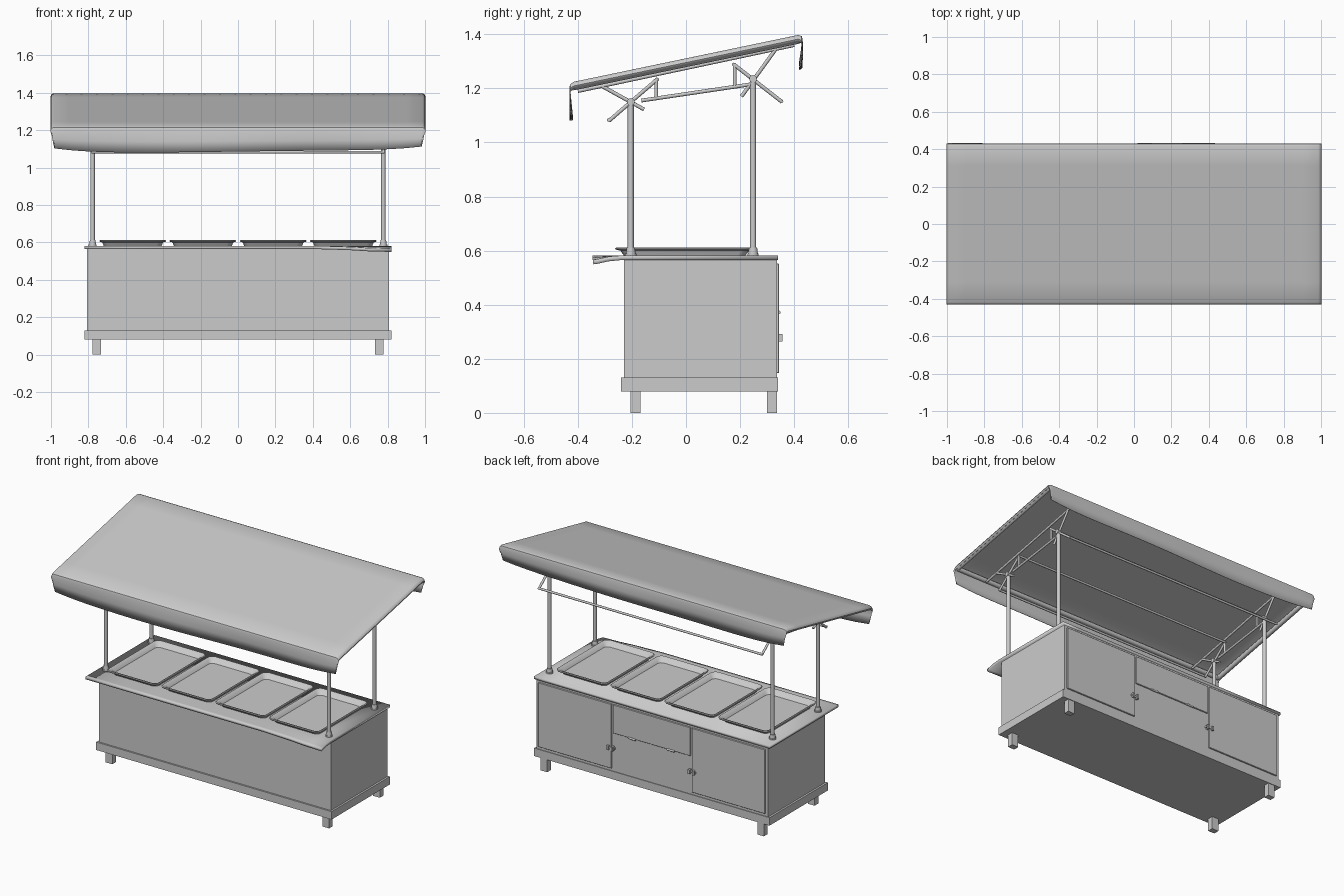
import bpy, bmesh, math
from mathutils import Vector

if "Cube" in bpy.data.objects:
    bpy.data.objects.remove(bpy.data.objects["Cube"])


def finish(name, bm, smooth=False):
    bmesh.ops.recalc_face_normals(bm, faces=bm.faces)
    me = bpy.data.meshes.new(name)
    bm.to_mesh(me)
    bm.free()
    ob = bpy.data.objects.new(name, me)
    bpy.context.collection.objects.link(ob)
    if smooth:
        bpy.ops.object.select_all(action='DESELECT')
        ob.select_set(True)
        bpy.context.view_layer.objects.active = ob
        bpy.ops.object.shade_smooth_by_angle(angle=math.radians(35))
    return ob


def box(name, x, y, z, bevel=0.0):
    bm = bmesh.new()
    bmesh.ops.create_cube(bm, size=1)
    for v in bm.verts:
        v.co = [a[0] + (c + 0.5) * (a[1] - a[0]) for a, c in zip((x, y, z), v.co)]
    if bevel:
        bmesh.ops.bevel(bm, geom=bm.edges[:], offset=bevel, segments=1, affect='EDGES')
    return finish(name, bm)


def tube(name, a, b, r=0.007, r2=None, n=12):
    a, b = Vector(a), Vector(b)
    bm = bmesh.new()
    bmesh.ops.create_cone(bm, cap_ends=True, segments=n, radius1=r,
                          radius2=r if r2 is None else r2, depth=(b - a).length)
    rot = (b - a).to_track_quat('Z', 'Y')
    for v in bm.verts:
        v.co = rot @ v.co + (a + b) / 2
    return finish(name, bm, True)


def rounded_rect(cx, cy, w, d, r, z, n=5):
    pts = []
    for k, (sx, sy) in enumerate(((1, 1), (-1, 1), (-1, -1), (1, -1))):
        for i in range(n):
            t = (k + i / (n - 1)) * math.pi / 2
            pts.append((cx + sx * (w / 2 - r) + r * math.cos(t),
                        cy + sy * (d / 2 - r) + r * math.sin(t), z))
    return pts


# Cabinet, plinth and feet
box("cabinet_body", (-0.808, 0.808), (-0.23, 0.336), (0.12, 0.57))
box("plinth", (-0.82, 0.82), (-0.24, 0.34), (0.08, 0.13))
for sx in (-1, 1):
    for y0 in (-0.205, 0.30):
        box("foot", (sx * 0.755 - 0.023, sx * 0.755 + 0.023), (y0, y0 + 0.036), (0, 0.085))

# Counter top with a front lip that droops towards one end
xs = [-0.82, -0.4, 0, 0.4, 0.6, 0.7, 0.82]
ys = [-0.345, -0.325, -0.29, -0.24, 0.34]
drop = [1, 0.8, 0.3, 0, 0]
bm = bmesh.new()
rows = [[bm.verts.new((x, y, 0.582 - 0.016 * d * max(0, min(1, (x - 0.5) / 0.25))))
         for x in xs] for y, d in zip(ys, drop)]
for r0, r1 in zip(rows, rows[1:]):
    for i in range(len(xs) - 1):
        bm.faces.new((r0[i], r0[i + 1], r1[i + 1], r1[i]))
counter = finish("counter_top", bm, True)
sol = counter.modifiers.new("thickness", 'SOLIDIFY')
sol.thickness, sol.offset = 0.017, -1

# Four flared serving trays
for cx in (-0.563, -0.188, 0.188, 0.563):
    bm = bmesh.new()
    loops = [[bm.verts.new(p) for p in rounded_rect(cx, -0.005, w, d, r, z)]
             for w, d, r, z in ((0.31, 0.45, 0.03, 0.582), (0.325, 0.475, 0.032, 0.6),
                                (0.352, 0.51, 0.035, 0.604), (0.356, 0.514, 0.035, 0.609),
                                (0.348, 0.506, 0.033, 0.612), (0.322, 0.472, 0.03, 0.607),
                                (0.295, 0.435, 0.026, 0.587))]
    for l0, l1 in zip(loops, loops[1:]):
        for i in range(len(l0)):
            j = (i + 1) % len(l0)
            bm.faces.new((l0[i], l0[j], l1[j], l1[i]))
    bm.faces.new(loops[0])
    bm.faces.new(loops[-1])
    finish("serving_tray", bm, True)

# Back doors, drop-down flap, latches and hinges
for sx in (-1, 1):
    box("back_door", sorted((sx * 0.28, sx * 0.79)), (0.33, 0.344), (0.147, 0.552), 0.002)
    box("door_latch_plate", sorted((sx * 0.255, sx * 0.31)), (0.336, 0.348), (0.272, 0.284))
    for x0 in (0.262, 0.293):
        box("door_latch", sorted((sx * x0, sx * (x0 + 0.012))), (0.336, 0.357), (0.264, 0.291))
    tube("flap_hinge", (sx * 0.11, 0.344, 0.372), (sx * 0.16, 0.344, 0.372), 0.006)
box("back_flap", (-0.27, 0.27), (0.33, 0.343), (0.372, 0.552), 0.002)

# Posts, collars and side brackets on both ends
bars = [((-0.165, 1.155), (0.24, 1.215)), ((-0.285, 1.08), (-0.105, 1.235)),
        ((-0.31, 1.208), (-0.155, 1.122)), ((-0.11, 1.235), (-0.11, 1.165)),
        ((0.175, 1.29), (0.355, 1.15)), ((0.337, 1.352), (0.205, 1.17)),
        ((0.18, 1.285), (0.18, 1.21)), ((-0.40, 1.19), (0.40, 1.36))]
for sx in (-1, 1):
    x = sx * 0.777
    for y, top in ((-0.204, 1.15), (0.248, 1.235)):
        tube("post", (x, y, 0.575), (x, y, top), 0.0115, n=16)
        tube("post_collar", (x, y, 0.58), (x, y, 0.612), 0.019, 0.015, n=16)
        tube("post_foot_ring", (x, y, 0.58), (x, y, 0.59), 0.021, n=16)
        tube("post_joint", (x - 0.014, y, top), (x + 0.014, y, top), 0.014)
    for a, b in bars:
        tube("bracket_bar", (x, *a), (x, *b))

# Long rails linking the brackets
for y, z in ((-0.285, 1.083), (-0.107, 1.233), (0.177, 1.288), (0.353, 1.152)):
    tube("long_rail", (-0.782, y, z), (0.782, y, z))

# Canopy edge frame
for sx in (-1, 1):
    tube("canopy_side_tube", (sx * 0.983, -0.415, 1.207), (sx * 0.983, 0.415, 1.379), 0.014)
for y, z in ((-0.415, 1.207), (0.415, 1.379)):
    tube("canopy_edge_tube", (-0.985, y, z), (0.985, y, z), 0.014)

# Canopy cloth: y, z, and how far down the valance the point lies
prof = [(-0.424, 1.08, 1), (-0.427, 1.14, 0.5), (-0.43, 1.204, 0), (-0.427, 1.214, 0),
        (-0.415, 1.223, 0)]
prof += [(-0.415 + 0.83 * i / 8, 1.223 + 0.173 * i / 8, 0) for i in range(1, 9)]
prof += [(0.427, 1.392, 0), (0.43, 1.381, 0), (0.429, 1.33, 0.5), (0.424, 1.268, 1)]
cols = [(-1 + 0.015 + 1.97 * i / 24, 0) for i in range(25)]
side = [(0.995, 0.005), (1.0, 0.014), (0.995, 0.025)]
cols = [(-x, d) for x, d in reversed(side)] + cols + side
bm = bmesh.new()
grid = []
for y, z, w in prof:
    row = []
    for x, d in cols:
        lift = w * (0.022 * x ** 6 + 0.006 * (1 + math.sin(2.2 * x)))
        sway = w * 0.005 * math.sin(5 * x + y)
        flat = 1 if w == 0 else 0
        row.append(bm.verts.new((x * (1 - 0.018 * w), y + sway, z + lift - d * flat)))
    grid.append(row)
for r0, r1 in zip(grid, grid[1:]):
    for i in range(len(cols) - 1):
        bm.faces.new((r0[i], r0[i + 1], r1[i + 1], r1[i]))
cloth = finish("canopy_cloth", bm, True)
sol = cloth.modifiers.new("thickness", 'SOLIDIFY')
sol.thickness, sol.offset = 0.003, 0
